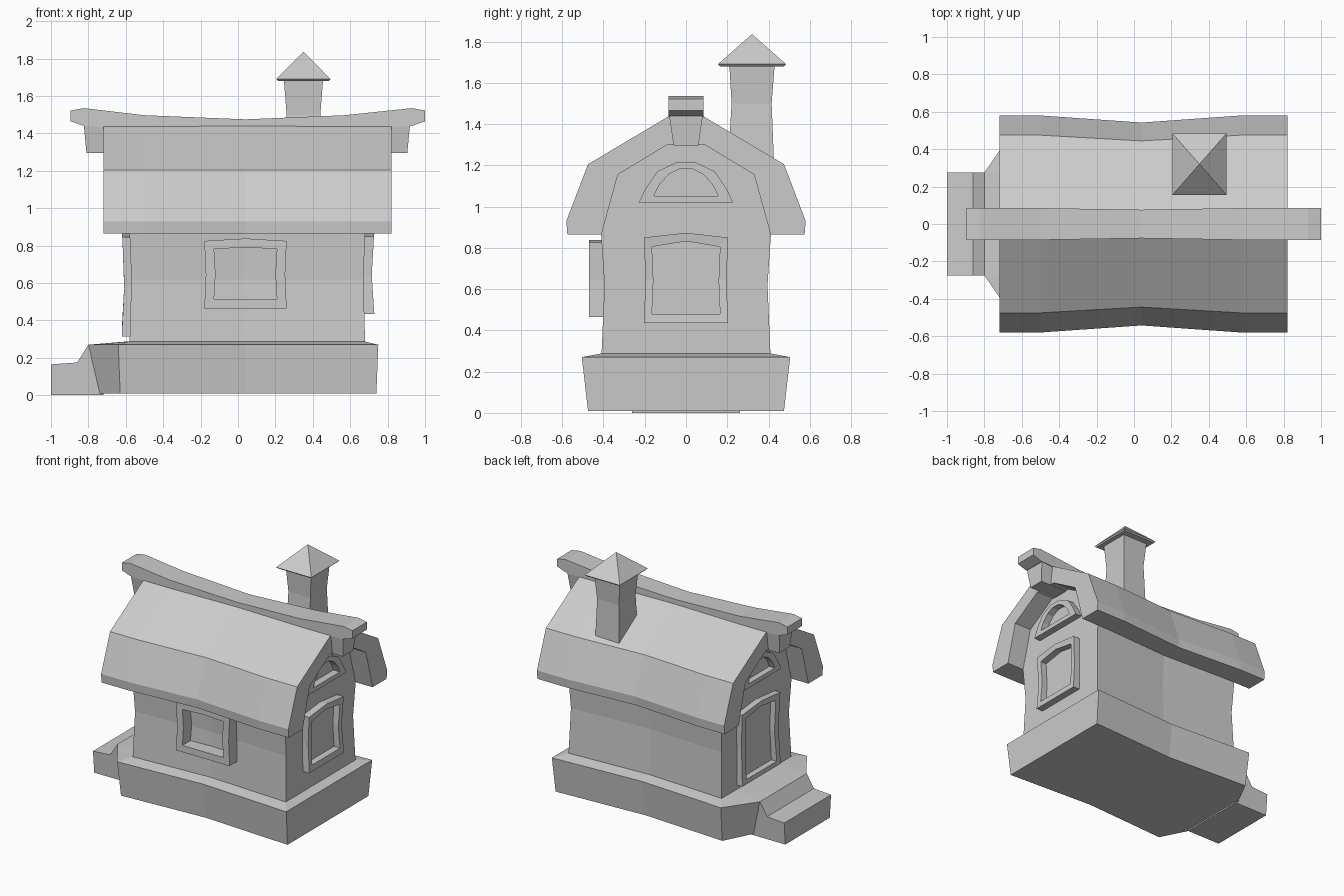
import bpy, bmesh

cube = bpy.data.objects.get("Cube")
if cube:
    bpy.data.objects.remove(cube)

stone = bpy.data.materials.new("plain_grey")
stone.use_nodes = True
grey = (0.6, 0.6, 0.6, 1)
stone.diffuse_color = grey
stone.node_tree.nodes["Principled BSDF"].inputs["Base Color"].default_value = grey
MID = 0.04        # x where the long sides pinch inwards


def loft(name, rings, closed=False):
    """Skin matching rings of points; cap the ends, or join last to first."""
    bm = bmesh.new()
    loops = [[bm.verts.new(p) for p in ring] for ring in rings]
    pairs = list(zip(loops, loops[1:]))
    if closed:
        pairs.append((loops[-1], loops[0]))
    else:
        bm.faces.new(loops[0])
        bm.faces.new(loops[-1])
    for a, b in pairs:
        for i in range(len(a)):
            j = (i + 1) % len(a)
            bm.faces.new((a[i], a[j], b[j], b[i]))
    bmesh.ops.recalc_face_normals(bm, faces=bm.faces[:])
    mesh = bpy.data.meshes.new(name)
    bm.to_mesh(mesh)
    bm.free()
    mesh.materials.append(stone)
    obj = bpy.data.objects.new(name, mesh)
    bpy.context.collection.objects.link(obj)
    return obj


def mirrored(half):
    """Complete a half outline given from the +side to the middle."""
    return half + [(-a, b) for a, b in reversed(half) if a > 0]


def rect(cx, cy, hx, hy, z):
    return [(cx - hx, cy - hy, z), (cx + hx, cy - hy, z),
            (cx + hx, cy + hy, z), (cx - hx, cy + hy, z)]


# Foundation: flared block with an angled porch end and a sloping top
def plan(x1, y1, corner, porch, porch_y, z):
    half = [(x1, y1), (MID, y1 * 0.92), (corner, y1), (porch, porch_y)]
    return [(x, y, z) for x, y in half] + [(x, -y, z) for x, y in reversed(half)]


loft("foundation", [plan(0.74, 0.475, -0.63, -0.74, 0.26, 0.01),
                    plan(0.75, 0.505, -0.64, -0.80, 0.275, 0.27),
                    plan(0.68, 0.415, -0.58, -0.60, 0.25, 0.287)])

# Doorstep
step = [(-0.72, 0), (-1, 0), (-1, 0.165), (-0.86, 0.175), (-0.8, 0.27), (-0.72, 0.27)]
loft("doorstep", [[(x, y * (0.95 if z == 0 else 1), z) for x, z in step]
                  for y in (-0.275, 0.275)])

# Walls: waisted gable section, pinched in the middle of the length
gable = mirrored([(0.41, 0.27), (0.395, 0.62), (0.412, 0.87), (0.335, 1.16), (0.09, 1.31)])
loft("walls", [[(x + (dx if z == 0.62 else 0), y * s, z) for y, z in gable]
               for x, s, dx in ((-0.58, 1, 0.01), (MID, 0.92, 0), (0.68, 1, -0.01))])

# Roof: thick two-pitch shell
roof = mirrored([(0.41, 0.865), (0.575, 0.865), (0.58, 0.93), (0.475, 1.205), (0.08, 1.44)])
inner = mirrored([(0.41, 0.865), (0.33, 1.155), (0.09, 1.30)])
section = roof + inner[::-1][1:-1]
loft("roof", [[(x, y * s, z) for y, z in section]
              for x, s in ((-0.72, 1), (-0.5, 1), (MID, 0.935), (0.57, 1), (0.82, 1))])

# Sagging ridge beam and the brackets under its ends
beam = [(-0.895, 1.465, 1.522, 0.085), (-0.825, 1.44, 1.535, 0.085),
        (-0.5, 1.42, 1.497, 0.085), (MID, 1.42, 1.475, 0.076),
        (0.57, 1.42, 1.497, 0.085), (0.93, 1.44, 1.535, 0.085), (1, 1.465, 1.522, 0.085)]
loft("ridge_beam", [[(x, -w, lo), (x, w, lo), (x, w, hi), (x, -w, hi)]
                    for x, lo, hi, w in beam])
for name, wall, low, high in (("left_bracket", 0.68, 0.905, 0.92),
                              ("right_bracket", -0.58, -0.81, -0.825)):
    loft(name, [rect((wall + end) / 2, 0, abs(end - wall) / 2, w, z)
                for end, w, z in ((low, 0.06, 1.295), (high, 0.083, 1.45))])

# Chimney with a pyramid cap
loft("chimney", [rect(0.35, 0.315, 0.098, 0.112, 1.2), rect(0.35, 0.318, 0.09, 0.097, 1.5),
                 rect(0.35, 0.32, 0.105, 0.11, 1.69)])
loft("chimney_cap", [rect(0.35, 0.32, 0.135, 0.155, 1.68), rect(0.35, 0.32, 0.145, 0.165, 1.69),
                     rect(0.35, 0.32, 0.001, 0.001, 1.835)])


# Frames: rings standing proud of the wall
def frame(name, outer, inner, place):
    loft(name, [[place(a, z, d) for a, z in ring]
                for ring, d in ((outer, 0), (outer, 1), (inner, 1), (inner, 0))], closed=True)


def arch(w, wmid, bottom, top, apex):
    return mirrored([(w, bottom), (wmid, (bottom + top) / 2), (w, top), (0, apex)])


def on_end(side, back, front):
    """Place on a gable end, with the face bowed in at its waist."""
    def place(a, z, d):
        bow = 0.3 * min(abs(z - 0.65), 0.22) ** 2
        return (side * (front + bow if d else back), a, z)
    return place


frame("front_window_frame", arch(0.22, 0.212, 0.465, 0.825, 0.838),
      arch(0.168, 0.16, 0.515, 0.782, 0.79),
      lambda a, z, d: (MID + a, -0.47 if d else -0.35, z))
frame("left_window_frame", arch(0.203, 0.197, 0.435, 0.85, 0.873),
      arch(0.165, 0.158, 0.48, 0.805, 0.832), on_end(1, 0.65, 0.715))
frame("door_frame", arch(0.225, 0.217, 0.315, 0.845, 0.868),
      arch(0.178, 0.17, 0.35, 0.8, 0.827), on_end(-1, 0.55, 0.607))

attic_outer = mirrored([(0.228, 1.02), (0.2, 1.08), (0.14, 1.17), (0.05, 1.213)])
attic_inner = mirrored([(0.155, 1.052), (0.13, 1.105), (0.085, 1.155), (0.03, 1.183)])
frame("left_attic_frame", attic_outer, attic_inner, on_end(1, 0.65, 0.715))
frame("right_attic_frame", attic_outer, attic_inner, on_end(-1, 0.55, 0.607))
